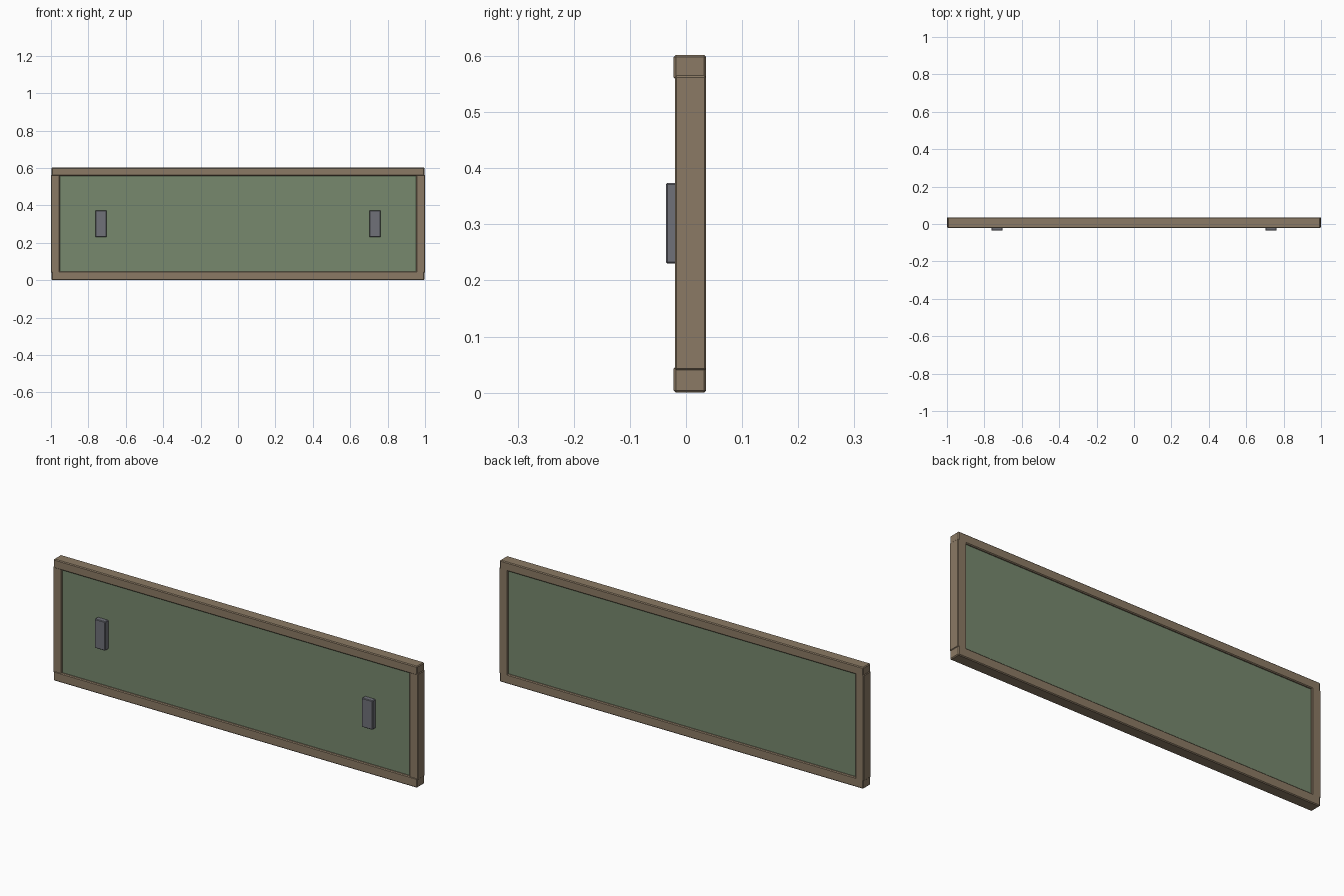
import bpy
import bmesh
from mathutils import Vector

cube = bpy.data.objects.get("Cube")
if cube:
    bpy.data.objects.remove(cube, do_unlink=True)


def material(name, rgb):
    mat = bpy.data.materials.new(name)
    mat.use_nodes = True
    colour = (*rgb, 1)
    mat.diffuse_color = colour
    mat.node_tree.nodes["Principled BSDF"].inputs["Base Color"].default_value = colour
    return mat


wood = material("brown wood", (0.26, 0.195, 0.128))
green = material("sage green", (0.185, 0.25, 0.155))
grey = material("handle grey", (0.16, 0.165, 0.19))


def box(name, low, high, mat, bevel=0):
    """Box between two corners, with optional chamfered edges."""
    low, high = Vector(low), Vector(high)
    size, centre = high - low, (low + high) / 2
    mesh = bpy.data.meshes.new(name)
    bm = bmesh.new()
    bmesh.ops.create_cube(bm, size=1)
    for v in bm.verts:
        v.co = Vector(a * b for a, b in zip(v.co, size))
    if bevel:
        bmesh.ops.bevel(bm, geom=bm.edges[:], offset=bevel, segments=1,
                        profile=0.5, affect='EDGES')
    bm.to_mesh(mesh)
    bm.free()
    mesh.materials.append(mat)
    obj = bpy.data.objects.new(name, mesh)
    obj.location = centre
    bpy.context.collection.objects.link(obj)
    return obj


# Infill panel, recessed on both faces
box("panel", (-0.97, -0.012, 0.03), (0.97, 0.027, 0.58), green)

# Long rails along the top and bottom
for name, z0, z1 in (("bottom_rail", 0, 0.047), ("top_rail", 0.558, 0.602)):
    box(name, (-0.997, -0.022, z0), (0.997, 0.036, z1), wood, 0.004)

# Upright stiles and handles on each side
for side, s in (("left", 1), ("right", -1)):
    xs = sorted((s * 0.953, s * 1.0))
    box(side + "_stile", (xs[0], -0.02, 0.04), (xs[1], 0.036, 0.565), wood, 0.003)
    xs = sorted((s * 0.703, s * 0.762))
    box(side + "_handle", (xs[0], -0.036, 0.23), (xs[1], -0.009, 0.374), grey, 0.003)
